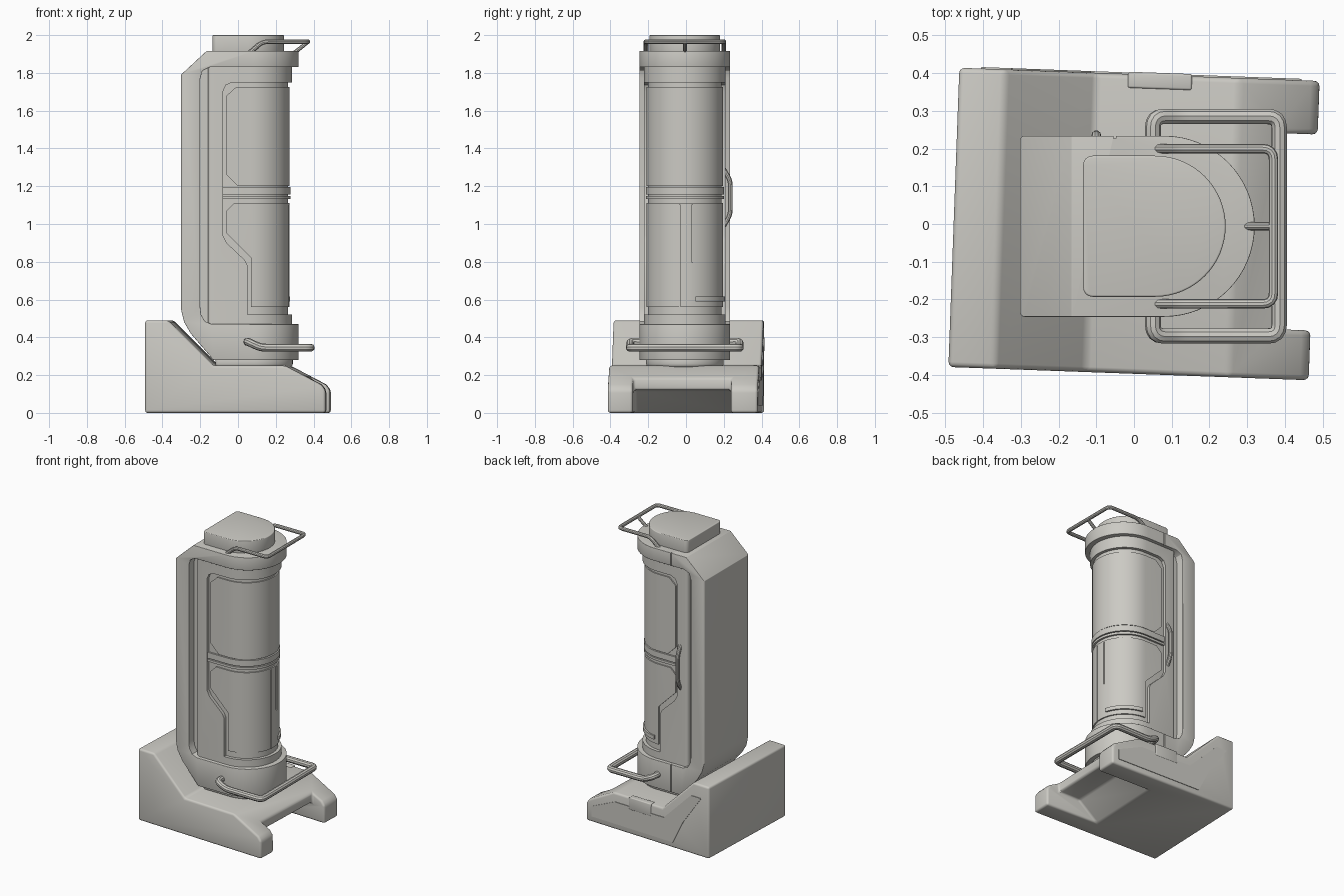
import bpy, bmesh, math
from mathutils import Vector, Matrix

if "Cube" in bpy.data.objects:
    bpy.data.objects.remove(bpy.data.objects["Cube"], do_unlink=True)

COL = (0.60, 0.59, 0.55, 1)
mat = bpy.data.materials.new("warm_light_grey")
mat.use_nodes = True
mat.diffuse_color = COL
bsdf = mat.node_tree.nodes["Principled BSDF"]
bsdf.inputs["Base Color"].default_value = COL
bsdf.inputs["Roughness"].default_value = 0.6
CY = -0.006  # centre line of the upright unit


def activate(ob):
    bpy.ops.object.select_all(action='DESELECT')
    ob.select_set(True)
    bpy.context.view_layer.objects.active = ob


def prism(name, pts, axis, lo, hi):
    """Extrude an outline: axis 'z' takes (x, y) points, axis 'y' takes (x, z)."""
    bm = bmesh.new()
    place = (lambda a, b: (a, b, lo)) if axis == 'z' else (lambda a, b: (a, lo, b))
    face = bm.faces.new([bm.verts.new(place(a, b)) for a, b in pts])
    step = Vector((0, 0, hi - lo)) if axis == 'z' else Vector((0, hi - lo, 0))
    res = bmesh.ops.extrude_face_region(bm, geom=[face])
    bmesh.ops.translate(bm, vec=step,
                        verts=[v for v in res["geom"] if isinstance(v, bmesh.types.BMVert)])
    bmesh.ops.recalc_face_normals(bm, faces=bm.faces)
    me = bpy.data.meshes.new(name)
    bm.to_mesh(me)
    bm.free()
    me.materials.append(mat)
    ob = bpy.data.objects.new(name, me)
    bpy.context.collection.objects.link(ob)
    return ob


def box(name, x, y, z):
    return prism(name, [(x[0], y[0]), (x[1], y[0]), (x[1], y[1]), (x[0], y[1])], 'z', *z)


def d_outline(back, front, half, corner=0.02, n=32):
    """Flat back with small rounded corners, half-round front."""
    cx = front - half
    pts = [(cx + half * math.sin(math.pi * i / n), CY - half * math.cos(math.pi * i / n))
           for i in range(n + 1)]
    for sy, start in ((1, 90), (-1, 180)):
        for i in range(5):
            a = math.radians(start + 22.5 * i)
            pts.append((back + corner + corner * math.cos(a),
                        CY + sy * (half - corner) + corner * math.sin(a)))
    return pts


def d_prism(name, back, front, half, lo, hi, corner=0.02):
    return prism(name, d_outline(back, front, half, corner), 'z', lo, hi)


def boolean(ob, cutter, op='DIFFERENCE'):
    activate(ob)
    m = ob.modifiers.new("cut", 'BOOLEAN')
    m.object, m.operation, m.solver = cutter, op, 'EXACT'
    bpy.ops.object.modifier_apply(modifier=m.name)
    bpy.data.objects.remove(cutter, do_unlink=True)


def finish(ob, bevel=0.0, angle=35):
    activate(ob)
    if bevel:
        m = ob.modifiers.new("bevel", 'BEVEL')
        m.width, m.segments, m.limit_method = bevel, 3, 'ANGLE'
        m.angle_limit = math.radians(angle)
        bpy.ops.object.modifier_apply(modifier=m.name)
    bpy.ops.object.shade_smooth_by_angle(angle=math.radians(32))


def soften(pts, r=0.03, n=4):
    """Round each inner corner of a path with a short quadratic curve."""
    pts = [Vector(p) for p in pts]
    out = [pts[0]]
    for a, b, c in zip(pts, pts[1:], pts[2:]):
        p = b + (a - b).normalized() * min(r, (a - b).length * 0.45)
        q = b + (c - b).normalized() * min(r, (c - b).length * 0.45)
        for i in range(n + 1):
            t = i / n
            out.append(p * (1 - t) ** 2 + b * 2 * t * (1 - t) + q * t * t)
    return out + [pts[-1]]


def pipe(name, pts, radius):
    cu = bpy.data.curves.new(name, 'CURVE')
    cu.dimensions, cu.bevel_depth, cu.bevel_resolution = '3D', radius, 3
    cu.use_fill_caps = True
    path = soften(pts)
    sp = cu.splines.new('POLY')
    sp.points.add(len(path) - 1)
    for p, co in zip(sp.points, path):
        p.co = (*co, 1)
    cu.materials.append(mat)
    ob = bpy.data.objects.new(name, cu)
    bpy.context.collection.objects.link(ob)
    activate(ob)
    bpy.ops.object.convert(target='MESH')
    finish(bpy.context.object)


def loop_handle(name, half, radius):
    """Mirror one side of a handle to make a closed-front loop."""
    pipe(name, half + [(x, 2 * CY - y, z) for x, y, z in reversed(half)], radius)


# Stepped base with a notch and sloped hollow at its toe
base = prism("base", [(-0.478, 0), (-0.478, 0.49), (-0.355, 0.49), (-0.115, 0.25),
                      (0.265, 0.25), (0.455, 0.15), (0.478, 0.12), (0.478, 0)],
             'y', -0.397, 0.397)
boolean(base, prism("notch", [(0.07, -0.01), (0.23, 0.12), (0.385, 0.12), (0.385, 0.6),
                              (0.6, 0.6), (0.6, -0.01)], 'y', -0.265, 0.255))
finish(base, 0.014, 25)
side_plate = prism("base_side_plate", [(0.43, 0.04), (0.43, 0.11), (0.25, 0.19), (-0.13, 0.19),
                                       (-0.34, 0.40), (-0.42, 0.40), (-0.28, 0.20),
                                       (-0.2, 0.04)], 'y', 0.39, 0.401)
finish(side_plate)
latch = box("base_latch", (-0.03, 0.14), (0.36, 0.403), (0.17, 0.254))
finish(latch, 0.006)
for ob in (base, side_plate, latch):
    ob.data.transform(Matrix.Rotation(math.radians(-2.1), 4, 'Z'))

# C-shaped frame with half-round end collars
frame = d_prism("frame", -0.302, 0.32, 0.24, 0.2, 2.0, 0.012)
boolean(frame, prism("c_shape", [
    (-0.4, 0.55), (-0.302, 0.55), (-0.285, 0.48), (-0.25, 0.42), (-0.13, 0.28), (0.5, 0.28),
    (0.5, 0.47), (-0.14, 0.47), (-0.175, 0.485), (-0.195, 0.52), (-0.2, 0.56),
    (-0.2, 1.77), (-0.188, 1.812), (-0.15, 1.83), (0.5, 1.83), (0.5, 1.917),
    (-0.165, 1.917), (-0.302, 1.79), (-0.4, 1.79)], 'y', -0.5, 0.5), 'INTERSECT')
finish(frame, 0.01, 40)
for z in ((0.2, 0.48), (1.82, 1.93)):
    boolean(frame, box("seam", (-0.055, -0.048), (0.227, 0.3), z))
finish(frame)
finish(d_prism("lower_plug", -0.12, 0.29, 0.205, 0.24, 0.30), 0.02)

# Inner spine closing the gap behind the body
finish(box("spine", (-0.21, -0.1), (CY - 0.185, CY + 0.185), (0.46, 1.84)))

# Outer shell, opened by the two side panels
shell = d_prism("shell", -0.16, 0.286, 0.216, 0.46, 1.84, 0.02)
boolean(shell, prism("panel_opening", [
    (0.05, 0.52), (0.5, 0.52), (0.5, 1.75), (-0.03, 1.75), (-0.065, 1.735), (-0.08, 1.7),
    (-0.08, 0.94), (-0.06, 0.9), (0.035, 0.81), (0.05, 0.78)], 'y', -0.5, 0.5))
finish(shell)

# Core with upper and lower doors, and the belt between them
finish(d_prism("core", -0.13, 0.265, 0.195, 0.46, 1.84))


def door(name, outline):
    ob = d_prism(name, -0.12, 0.273, 0.203, 0.5, 1.8)
    boolean(ob, prism("door_shape", outline, 'y', -0.5, 0.5), 'INTERSECT')
    return ob


finish(door("upper_door", [(0.0, 1.2), (0.5, 1.2), (0.5, 1.725), (-0.01, 1.725),
                           (-0.06, 1.68), (-0.06, 1.26)]))
lower = door("lower_door", [(0.07, 0.56), (0.5, 0.56), (0.5, 1.11), (-0.02, 1.11),
                            (-0.06, 1.07), (-0.06, 0.95), (0.07, 0.82)])
for y, z in ((-0.032, 0.56), (0.032, 0.8)):
    boolean(lower, box("groove", (0.2, 0.4), (y - 0.004, y + 0.004), (z, 1.1)))
finish(lower)
for i, z in enumerate(((1.132, 1.148), (1.155, 1.195))):
    finish(d_prism(f"belt_{i + 1}", -0.1, 0.278, 0.207, *z))
strip = d_prism("door_strip", -0.1, 0.284, 0.214, 0.59, 0.615)
boolean(strip, box("strip_range", (0.1, 0.4), (0.05, 0.3), (0.5, 0.7)), 'INTERSECT')
finish(strip)

# Top cap
finish(d_prism("top_cap", -0.135, 0.243, 0.187, 1.9, 2.0, 0.025), 0.005, 50)

# Handles
loop_handle("lower_handle", [(0.05, 0.21, 0.375), (0.05, 0.285, 0.378),
                             (0.12, 0.285, 0.345), (0.385, 0.285, 0.345)], 0.021)
loop_handle("upper_handle", [(0.06, 0.2, 1.905), (0.13, 0.2, 1.965),
                             (0.37, 0.2, 1.965)], 0.0125)
pipe("upper_handle_strut", [(0.295, CY, 1.905), (0.335, CY, 1.935), (0.37, CY, 1.965)], 0.011)
pipe("side_grip", [(-0.1, 0.2, 1.29), (-0.1, 0.235, 1.23),
                   (-0.1, 0.235, 1.05), (-0.1, 0.2, 0.99)], 0.013)
